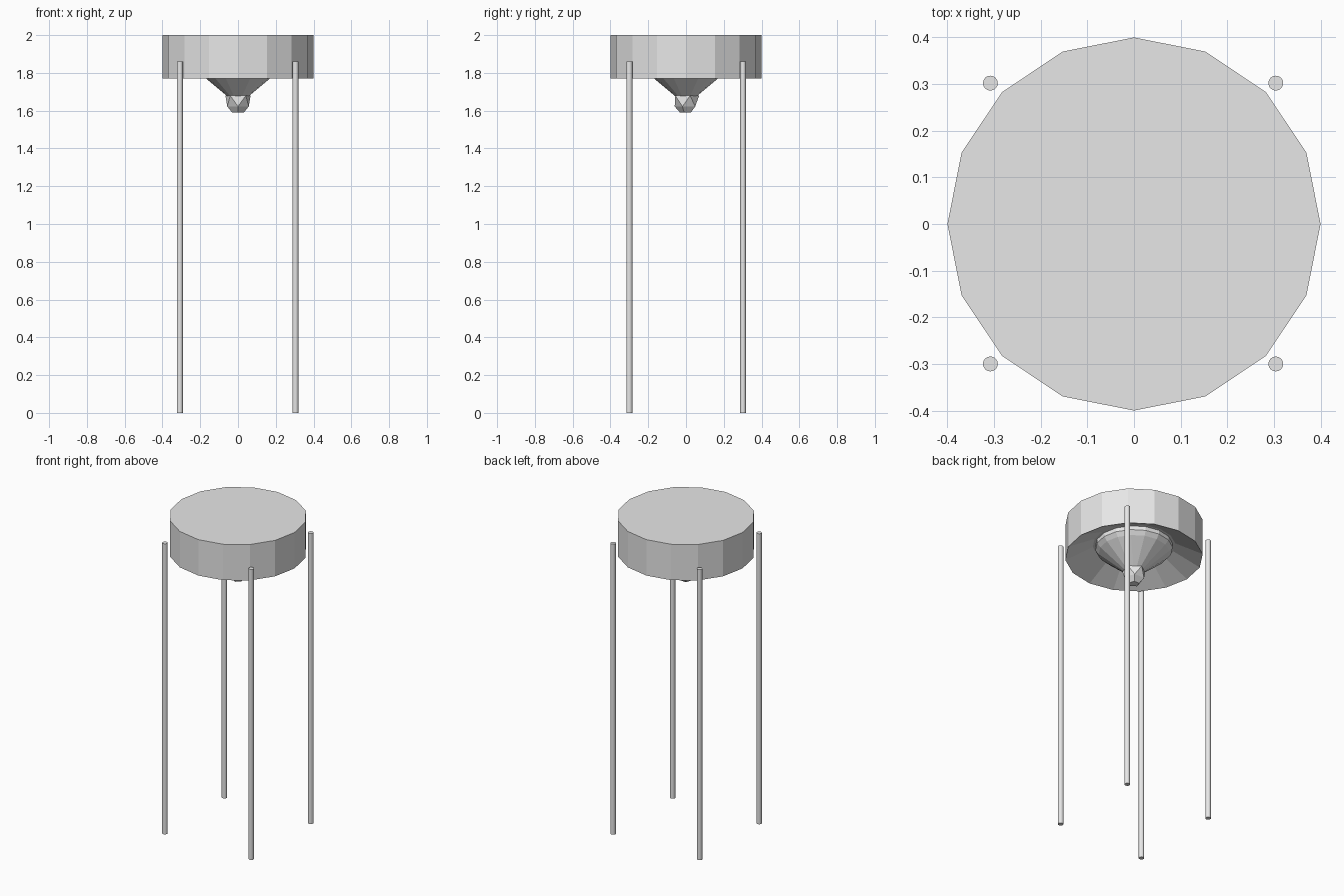
import bpy, bmesh, math

if "Cube" in bpy.data.objects:
    bpy.data.objects.remove(bpy.data.objects["Cube"])

grey = bpy.data.materials.new("light_grey")
grey.diffuse_color = (0.8, 0.8, 0.8, 1)
grey.use_nodes = True
grey.node_tree.nodes["Principled BSDF"].inputs["Base Color"].default_value = grey.diffuse_color


def finish(name, bm):
    bmesh.ops.recalc_face_normals(bm, faces=bm.faces)
    me = bpy.data.meshes.new(name)
    bm.to_mesh(me)
    bm.free()
    me.materials.append(grey)
    ob = bpy.data.objects.new(name, me)
    bpy.context.collection.objects.link(ob)
    return ob


def ring(bm, r, z, n, cx=0, cy=0, turn=0.0):
    return [bm.verts.new((cx + r * math.cos(math.tau * (i + turn) / n),
                          cy + r * math.sin(math.tau * (i + turn) / n), z))
            for i in range(n)]


def lathe(name, profile, n, cx=0, cy=0):
    """Revolve (radius, height) points and cap both ends."""
    bm = bmesh.new()
    rings = [ring(bm, r, z, n, cx, cy) for r, z in profile]
    for a, b in zip(rings, rings[1:]):
        for i in range(n):
            j = (i + 1) % n
            bm.faces.new((a[i], a[j], b[j], b[i]))
    bm.faces.new(rings[0])
    bm.faces.new(rings[-1])
    return finish(name, bm)


# Drum with a shallow sloped recess underneath
lathe("drum", [(0.4, 2.0), (0.4, 1.77), (0.24, 1.85)], 16)

# Stepped cone hanging in the recess
lathe("lower_cone", [(0.225, 1.85), (0.225, 1.825), (0.205, 1.80), (0.055, 1.675)], 16)

# Faceted knob: icosahedron-like band with a cut-off tip
bm = bmesh.new()
n = 5
top = ring(bm, 0.07, 1.68, n, turn=0.25)
mid = ring(bm, 0.06, 1.622, n, turn=0.75)
tip = ring(bm, 0.032, 1.59, n, turn=0.75)
for i in range(n):
    j = (i + 1) % n
    bm.faces.new((top[i], top[j], mid[i]))
    bm.faces.new((mid[i], top[j], mid[j]))
    bm.faces.new((mid[i], mid[j], tip[j], tip[i]))
bm.faces.new(top)
bm.faces.new(tip)
finish("knob", bm)

# Four thin legs just outside the drum
for fy, y in (("front", -0.30), ("back", 0.302)):
    for fx, x in (("left", -0.308), ("right", 0.304)):
        lathe(f"{fy}_{fx}_leg", [(0.016, 0.0), (0.016, 1.86)], 16, x, y)
